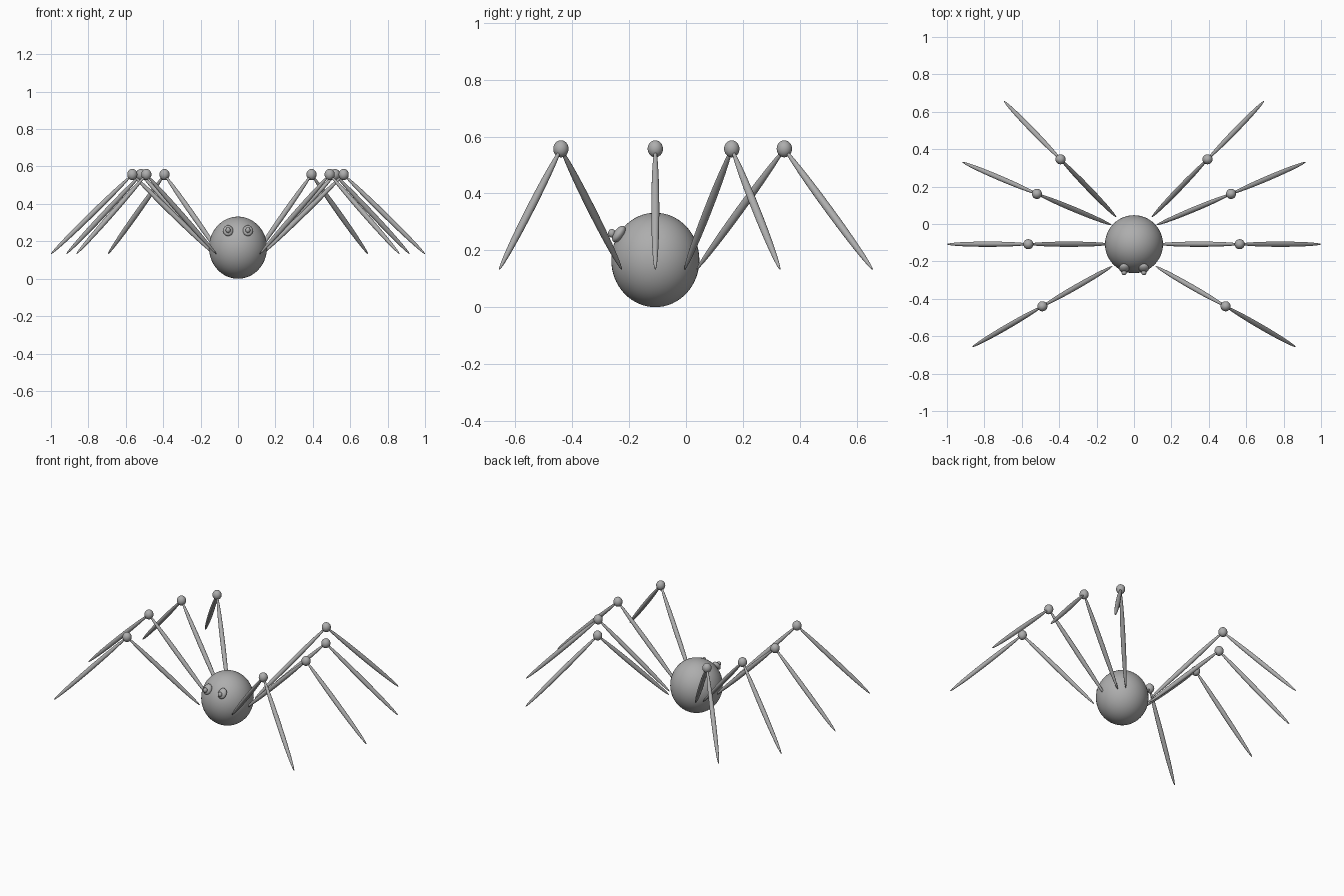
import bpy
from math import radians
from mathutils import Vector, Quaternion

cube = bpy.data.objects.get("Cube")
if cube:
    bpy.data.objects.remove(cube, do_unlink=True)

# One grey for the whole model
GREY = (0.42, 0.42, 0.42, 1.0)
grey = bpy.data.materials.new("grey")
grey.use_nodes = True
grey.diffuse_color = GREY
grey.node_tree.nodes["Principled BSDF"].inputs["Base Color"].default_value = GREY


def ellipsoid(name, center, radii, rotation=Quaternion(), segments=32, rings=16):
    bpy.ops.mesh.primitive_uv_sphere_add(segments=segments, ring_count=rings, radius=1)
    obj = bpy.context.object
    obj.name = name
    obj.location = center
    obj.scale = radii
    obj.rotation_mode = 'QUATERNION'
    obj.rotation_quaternion = rotation
    obj.data.materials.append(grey)
    bpy.ops.object.shade_smooth()
    return obj


def leg_segment(name, start, end):
    """Slender pointed ellipsoid spanning two points."""
    axis = end - start
    ellipsoid(name, (start + end) / 2, (0.014, 0.014, axis.length / 2),
              axis.to_track_quat('Z', 'Y'), 24, 24)


# Body
BODY_Y = -0.108
ellipsoid("body", (0, BODY_Y, 0.166), (0.155, 0.155, 0.166), segments=48, rings=32)

# Legs: inner end, knee and tip in plan for the left side, mirrored to the right
LOW, KNEE = 0.132, 0.557
LEGS = {
    "back": ((0.095, 0.037), (0.393, 0.346), (0.695, 0.657)),
    "mid_back": ((0.121, -0.005), (0.519, 0.161), (0.918, 0.331)),
    "mid_front": ((0.13, BODY_Y), (0.565, BODY_Y), (1.0, BODY_Y)),
    "front": ((0.116, -0.226), (0.490, -0.440), (0.864, -0.657)),
}
for side, s in (("left", 1), ("right", -1)):
    for place, (inner, knee, tip) in LEGS.items():
        a, b, c = (Vector((s * p[0], p[1], z))
                   for p, z in zip((inner, knee, tip), (LOW, KNEE, LOW)))
        leg_segment(f"{place}_upper_leg_{side}", a, b)
        leg_segment(f"{place}_lower_leg_{side}", b, c)
        ellipsoid(f"{place}_knee_{side}", b, (0.027, 0.027, 0.03), segments=24)

    # Eyes lie tilted against the body, each with a small pupil bead
    tilt = Quaternion((1, 0, 0), radians(-35))
    ellipsoid(f"eye_{side}", (s * 0.053, -0.236, 0.257), (0.027, 0.018, 0.033), tilt)
    ellipsoid(f"pupil_{side}", (s * 0.053, -0.261, 0.26), (0.013, 0.013, 0.015), segments=24)
